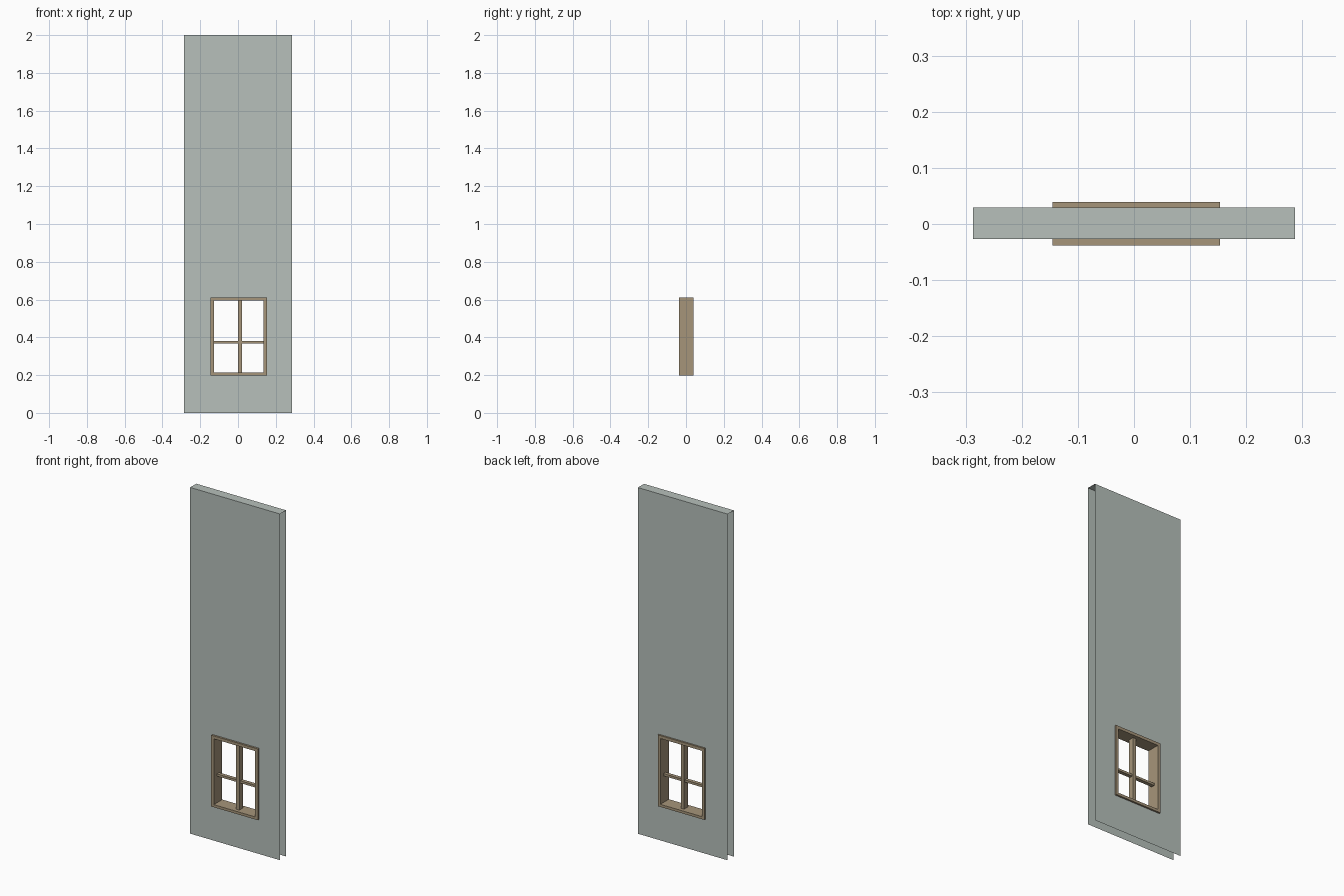
import bpy, bmesh

if "Cube" in bpy.data.objects:
    bpy.data.objects.remove(bpy.data.objects["Cube"])


def material(name, rgb):
    m = bpy.data.materials.new(name)
    m.diffuse_color = (*rgb, 1)
    m.use_nodes = True
    m.node_tree.nodes["Principled BSDF"].inputs["Base Color"].default_value = m.diffuse_color
    return m


grey = material("grey_green_plaster", (0.473, 0.527, 0.497))
tan = material("tan_wood", (0.381, 0.301, 0.195))


def finish(name, bm, mat):
    mesh = bpy.data.meshes.new(name)
    bm.to_mesh(mesh)
    bm.free()
    mesh.materials.append(mat)
    ob = bpy.data.objects.new(name, mesh)
    bpy.context.collection.objects.link(ob)
    return ob


def corners(rect):
    x0, x1, z0, z1 = rect
    return [(x0, z0), (x1, z0), (x1, z1), (x0, z1)]


def ring(bm, outer, inner, y, back=False):
    """Flat rectangular ring in the xz plane, facing -y (or +y if back)."""
    o = [bm.verts.new((x, y, z)) for x, z in corners(outer)]
    i = [bm.verts.new((x, y, z)) for x, z in corners(inner)]
    for a in range(4):
        b = (a + 1) % 4
        q = [o[a], o[b], i[b], i[a]]
        bm.faces.new(q[::-1] if back else q)
    return o, i


def bar(name, x0, x1, y0, y1, z0, z1):
    bm = bmesh.new()
    bmesh.ops.create_cube(bm, size=1)
    for v in bm.verts:
        v.co = (x1 if v.co.x > 0 else x0,
                y1 if v.co.y > 0 else y0,
                z1 if v.co.z > 0 else z0)
    return finish(name, bm, tan)


WALL = (-0.287, 0.287, 0.0, 2.0)
FRAME = (-0.145, 0.153, 0.199, 0.611)
OPENING = (-0.128, 0.136, 0.214, 0.594)

# Wall: two skins with a window hole and a top cap, open at sides and bottom
bm = bmesh.new()
front, _ = ring(bm, WALL, FRAME, -0.027)
rear, _ = ring(bm, WALL, FRAME, 0.029, back=True)
bm.faces.new([front[3], front[2], rear[2], rear[3]])
finish("wall_panel", bm, grey)

# Window frame: deep ring standing slightly proud of both wall faces
bm = bmesh.new()
fo, fi = ring(bm, FRAME, OPENING, -0.038)
ro, ri = ring(bm, FRAME, OPENING, 0.039, back=True)
for a in range(4):
    b = (a + 1) % 4
    bm.faces.new([fo[b], fo[a], ro[a], ro[b]])
    bm.faces.new([fi[a], fi[b], ri[b], ri[a]])
finish("window_frame", bm, tan)

# Glazing bars
bar("vertical_bar", 0.0, 0.021, -0.017, 0.017, OPENING[2], OPENING[3])
bar("horizontal_bar", OPENING[0], OPENING[1], -0.010, 0.011, 0.368, 0.381)
